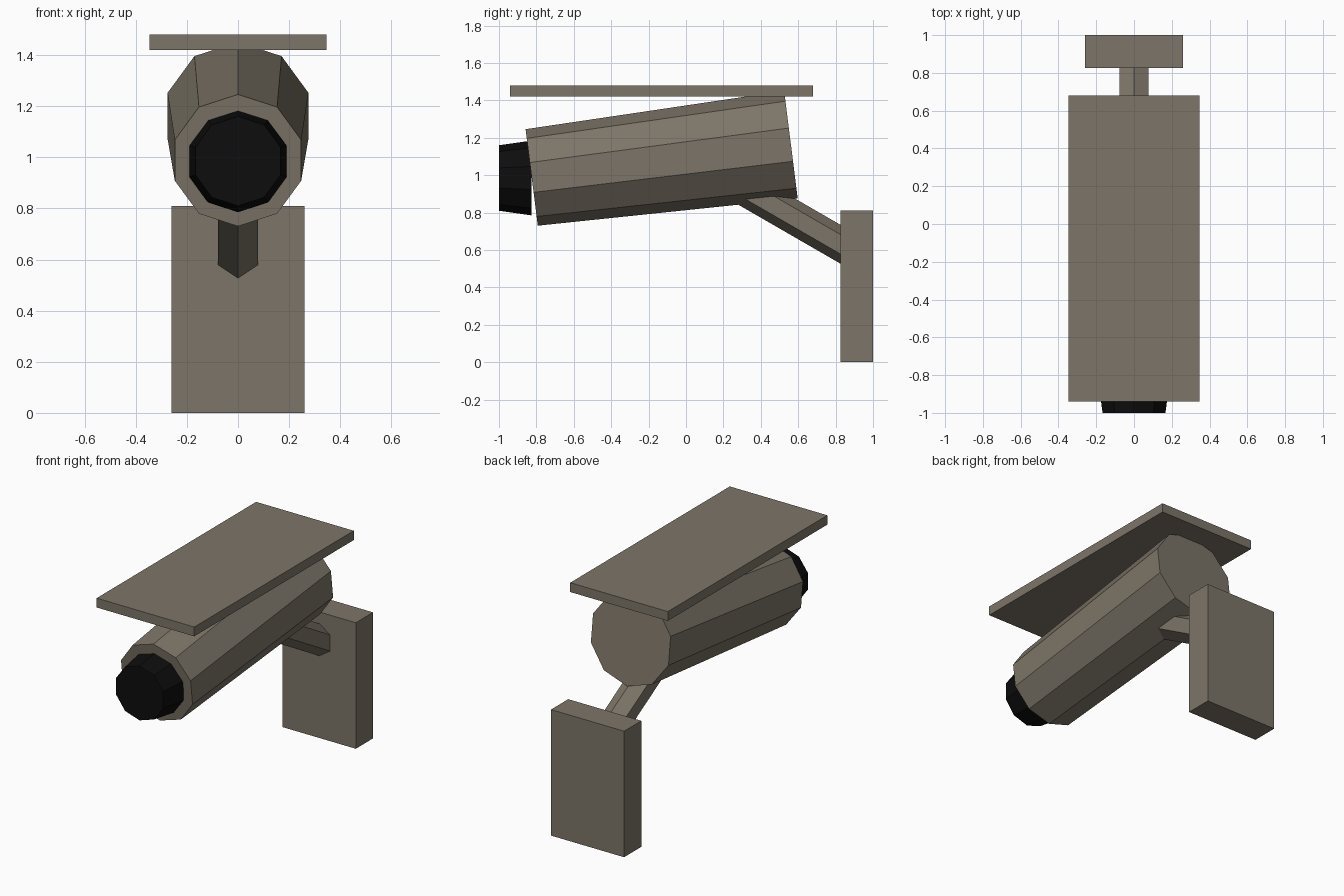
import bpy, bmesh, math
from mathutils import Matrix, Vector

cube = bpy.data.objects.get("Cube")
if cube:
    bpy.data.objects.remove(cube, do_unlink=True)


def material(name, color):
    mat = bpy.data.materials.new(name)
    mat.use_nodes = True
    mat.diffuse_color = (*color, 1)
    bsdf = next(n for n in mat.node_tree.nodes if n.type == "BSDF_PRINCIPLED")
    bsdf.inputs["Base Color"].default_value = (*color, 1)
    return mat


def finish(bm, name, mat):
    mesh = bpy.data.meshes.new(name)
    bm.to_mesh(mesh)
    bm.free()
    mesh.materials.append(mat)
    obj = bpy.data.objects.new(name, mesh)
    bpy.context.collection.objects.link(obj)
    return obj


def box(name, mat, size, center):
    bm = bmesh.new()
    matrix = Matrix.Translation(center) @ Matrix.Diagonal((*size, 1))
    bmesh.ops.create_cube(bm, size=1, matrix=matrix)
    return finish(bm, name, mat)


def prism(name, mat, sides, start, end, r_start, r_end):
    """Tapered prism between two (y, z) points, with a corner facing up."""
    a, b = Vector((0, *start)), Vector((0, *end))
    d = b - a
    matrix = Matrix.Translation((a + b) / 2) @ Matrix.Rotation(math.atan2(-d.y, d.z), 4, "X")
    bm = bmesh.new()
    bmesh.ops.create_cone(bm, cap_ends=True, segments=sides, radius1=r_start,
                          radius2=r_end, depth=d.length, matrix=matrix)
    return finish(bm, name, mat)


casing = material("warm grey casing", (0.205, 0.178, 0.138))
glass = material("black lens", (0.004, 0.004, 0.004))

# Wall mount and sun shield
box("wall_mount", casing, (0.52, 0.175, 0.81), (0, 0.9125, 0.405))
box("sun_shield", casing, (0.694, 1.62, 0.06), (0, -0.13, 1.45))

# Tilted tapered housing with a level lens at the front
prism("camera_housing", casing, 10, (-0.825, 0.988), (0.561, 1.163), 0.26, 0.29)
prism("lens", glass, 10, (-1.0, 0.985), (-0.825, 0.985), 0.175, 0.2)

# Sloping arm, its ends buried in the housing and the mount
prism("support_arm", casing, 6, (0.2, 0.992), (0.9, 0.588), 0.09, 0.09)
